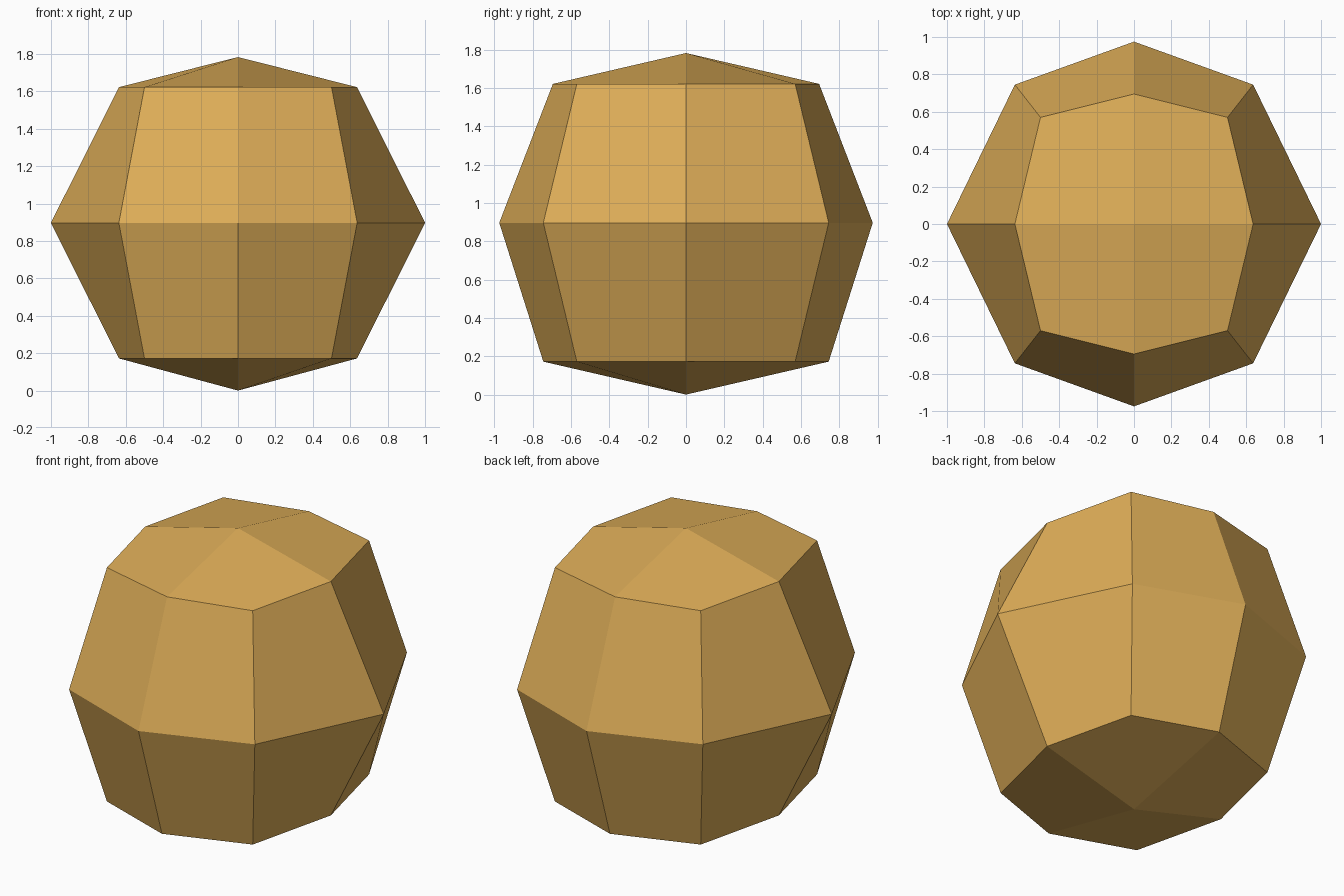
import bpy
import bmesh
from mathutils import Vector

default = bpy.data.objects.get("Cube")
if default:
    bpy.data.objects.remove(default, do_unlink=True)

# Single golden tan colour
tan = bpy.data.materials.new("golden_tan")
tan.use_nodes = True
colour = (0.73, 0.42, 0.097, 1.0)
tan.diffuse_color = colour
tan.node_tree.nodes["Principled BSDF"].inputs["Base Color"].default_value = colour

MID_HEIGHT = 0.897

# Half extents for each kind of point, keyed by which axes it is offset on
SPREAD = {
    (1, 1, 1): (0.50, 0.57, 0.725),   # corners
    (1, 1, 0): (0.637, 0.745, 0),     # upright edge middles
    (1, 0, 1): (0.637, 0, 0.725),     # side edge middles
    (0, 1, 1): (0, 0.695, 0.725),     # front and back edge middles
    (1, 0, 0): (1.0, 0, 0),           # side centres
    (0, 1, 0): (0, 0.975, 0),         # front and back centres
    (0, 0, 1): (0, 0, 0.886),         # top and bottom centres
}

# Faceted ball: a cube split once per side, then rounded outwards
bm = bmesh.new()
bmesh.ops.create_cube(bm, size=2)
bmesh.ops.subdivide_edges(bm, edges=bm.edges[:], cuts=1, use_grid_fill=True)
for v in bm.verts:
    signs = [round(c) for c in v.co]
    spread = list(SPREAD[tuple(abs(s) for s in signs)])
    if signs[2] < 0:
        # The underside is slightly deeper and wider front to back
        if signs[0] == 0 and signs[1] == 0:
            spread[2] = MID_HEIGHT
        elif signs[0] == 0:
            spread[1] = 0.745
    v.co = Vector([s * d for s, d in zip(signs, spread)])
    v.co.z += MID_HEIGHT
bmesh.ops.recalc_face_normals(bm, faces=bm.faces[:])

mesh = bpy.data.meshes.new("faceted_ball")
bm.to_mesh(mesh)
bm.free()
mesh.materials.append(tan)
ball = bpy.data.objects.new("faceted_ball", mesh)
bpy.context.collection.objects.link(ball)
